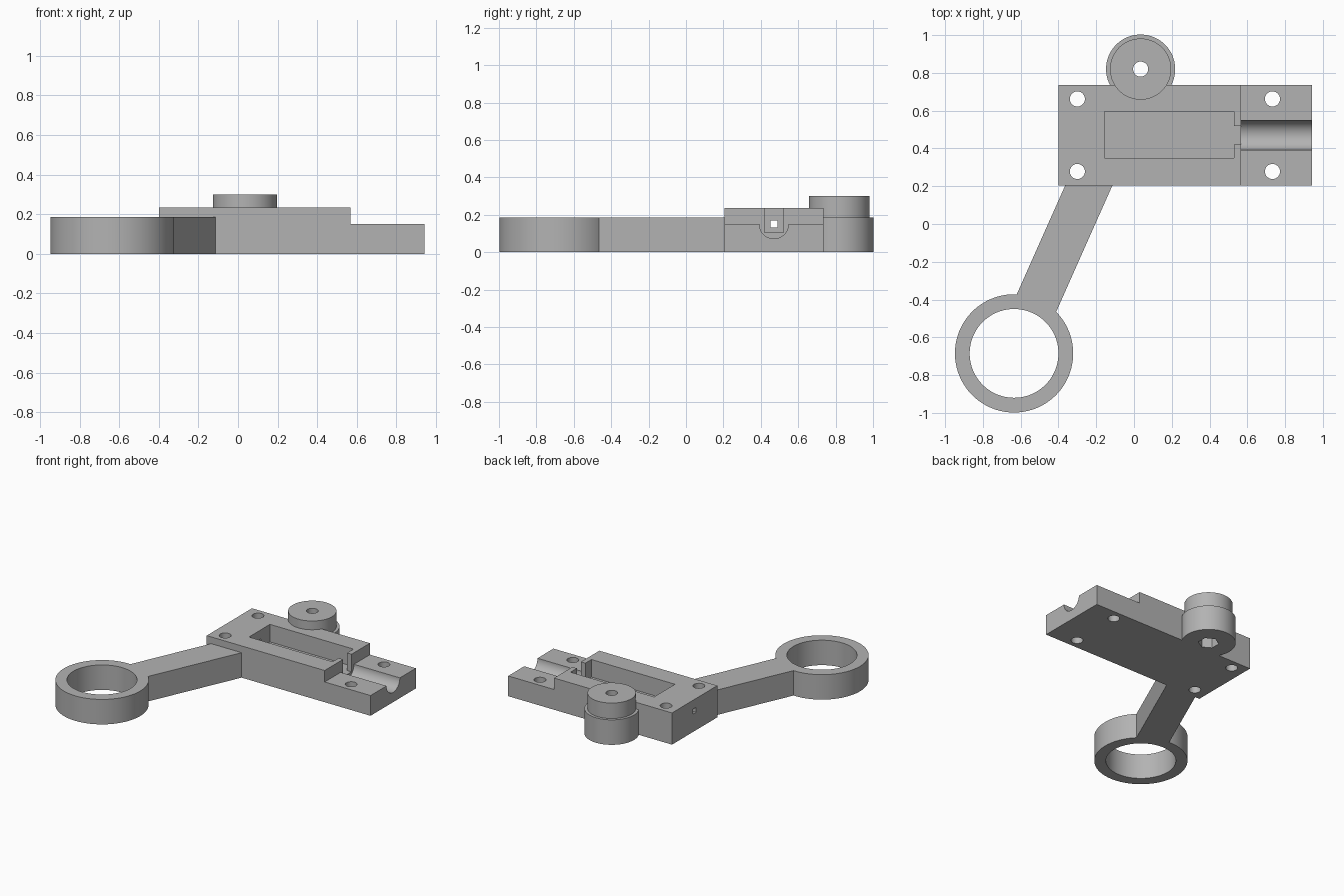
import bpy
import bmesh
import math
from mathutils import Matrix, Vector

cube = bpy.data.objects.get("Cube")
if cube:
    bpy.data.objects.remove(cube, do_unlink=True)

grey = bpy.data.materials.new("plain grey")
grey.use_nodes = True
GREY = (0.45, 0.45, 0.45, 1)
grey.diffuse_color = GREY
grey.node_tree.nodes["Principled BSDF"].inputs["Base Color"].default_value = GREY


def make(name, bm):
    bmesh.ops.recalc_face_normals(bm, faces=bm.faces)
    mesh = bpy.data.meshes.new(name)
    bm.to_mesh(mesh)
    bm.free()
    mesh.materials.append(grey)
    obj = bpy.data.objects.new(name, mesh)
    bpy.context.collection.objects.link(obj)
    return obj


def box(name, low, high):
    low, high = Vector(low), Vector(high)
    bm = bmesh.new()
    bmesh.ops.create_cube(bm, size=1, matrix=Matrix.Translation((low + high) / 2)
                          @ Matrix.Diagonal((*(high - low), 1)))
    return make(name, bm)


def cylinder(name, centre, radius, low, high, sides=96, turn=Matrix()):
    """Cylinder along z; turn reorients it about the world origin."""
    bm = bmesh.new()
    place = turn @ Matrix.Translation((*centre, (low + high) / 2))
    bmesh.ops.create_cone(bm, cap_ends=True, segments=sides, radius1=radius,
                          radius2=radius, depth=high - low, matrix=place)
    return make(name, bm)


def prism(name, points, direction):
    bm = bmesh.new()
    face = bm.faces.new([bm.verts.new(p) for p in points])
    new = bmesh.ops.extrude_face_region(bm, geom=[face])["geom"]
    bmesh.ops.translate(bm, vec=direction,
                        verts=[v for v in new if isinstance(v, bmesh.types.BMVert)])
    return make(name, bm)


def combine(target, tool, operation):
    mod = target.modifiers.new(operation.lower(), "BOOLEAN")
    mod.operation, mod.solver, mod.object = operation, "EXACT", tool
    bpy.context.view_layer.objects.active = target
    bpy.ops.object.modifier_apply(modifier=mod.name)
    bpy.data.objects.remove(tool, do_unlink=True)


RING, BOSS = (-0.635, -0.685), (0.035, 0.82)
ARM_TOP, BODY_TOP, STEP_TOP = 0.185, 0.235, 0.15
FRONT, BACK, MID = 0.205, 0.735, 0.47
LEFT, STEP, RIGHT = -0.4, 0.567, 0.943

# Stepped housing
side = [(LEFT, 0), (RIGHT, 0), (RIGHT, STEP_TOP), (STEP, STEP_TOP),
        (STEP, BODY_TOP), (LEFT, BODY_TOP)]
bracket = prism("bracket", [(x, FRONT, z) for x, z in side], (0, BACK - FRONT, 0))

# Slanted arm, aimed at the ring centre
half, top_y, slope = 0.125, 0.26, 0.445
top_x = RING[0] + (top_y - RING[1]) * slope
arm = [(RING[0] - half, RING[1], 0), (RING[0] + half, RING[1], 0),
       (top_x + half, top_y, 0), (top_x - half, top_y, 0)]
combine(bracket, prism("arm", arm, (0, 0, ARM_TOP)), "UNION")

# Ring and stepped boss
for part in (cylinder("ring", RING, 0.313, 0, ARM_TOP, 128),
             cylinder("boss_base", BOSS, 0.183, 0, ARM_TOP),
             cylinder("boss_top", BOSS, 0.162, 0.1, 0.3)):
    combine(bracket, part, "UNION")

# Ring bore, boss hole and hexagonal nut recess
cuts = [cylinder("ring_bore", RING, 0.235, -0.1, 0.4, 128),
        cylinder("boss_hole", BOSS, 0.04, -0.1, 0.4, 48),
        cylinder("nut_recess", BOSS, 0.07, -0.1, 0.09, 6)]

# Four screw holes
for x in (-0.3, 0.733):
    for y in (MID - 0.192, MID + 0.192):
        cuts.append(cylinder("screw_hole", (x, y), 0.04, -0.1, 0.4, 48))

# Pocket, slot, square pin hole and half-round channel
cuts.append(box("pocket", (-0.155, 0.35, 0.105), (0.53, 0.595, 0.4)))
cuts.append(box("slot", (0.5, 0.42, 0.105), (0.58, 0.52, 0.4)))
cuts.append(box("pin_hole", (-0.5, MID - 0.018, 0.132), (-0.1, MID + 0.018, 0.168)))
along_x = Matrix.Rotation(math.pi / 2, 4, "Y")
cuts.append(cylinder("channel", (-STEP_TOP, MID), 0.078, STEP, 1.1, 64, along_x))

for cut in cuts:
    combine(bracket, cut, "DIFFERENCE")

bpy.ops.object.select_all(action="DESELECT")
bracket.select_set(True)
bpy.context.view_layer.objects.active = bracket
bpy.ops.object.shade_smooth_by_angle(angle=math.radians(30))
